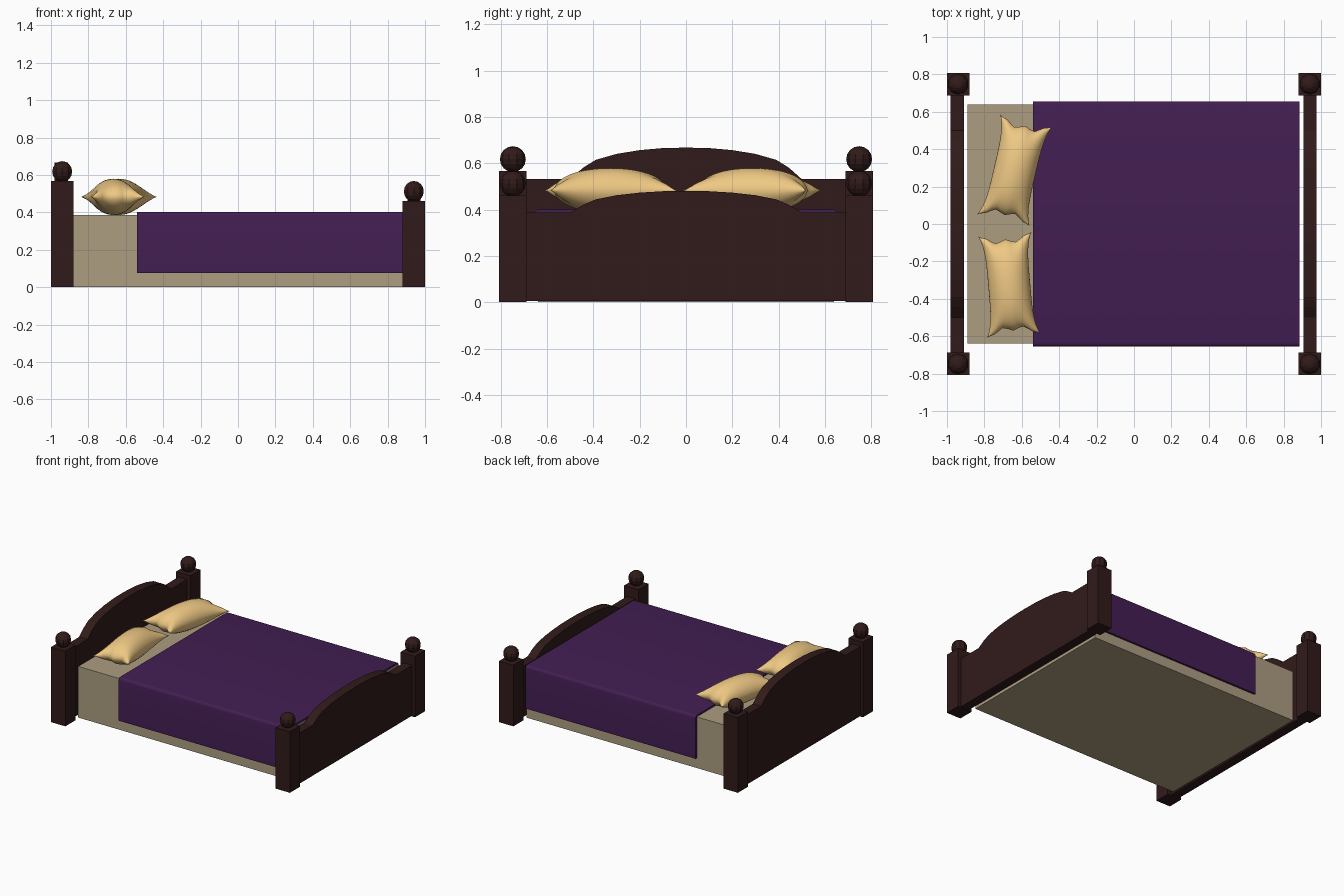
import bpy, bmesh, math
from mathutils import Vector

if "Cube" in bpy.data.objects:
    bpy.data.objects.remove(bpy.data.objects["Cube"])


def material(name, rgb):
    m = bpy.data.materials.new(name)
    m.diffuse_color = (*rgb, 1)
    m.use_nodes = True
    m.node_tree.nodes["Principled BSDF"].inputs["Base Color"].default_value = m.diffuse_color
    return m


WOOD = material("dark_wood", (0.03, 0.011, 0.01))
SHEET = material("sheet", (0.42, 0.34, 0.22))
PURPLE = material("purple_cloth", (0.055, 0.013, 0.085))
CREAM = material("cream_cloth", (0.86, 0.58, 0.23))


def finish(name, bm, mat, smooth=None):
    bmesh.ops.recalc_face_normals(bm, faces=bm.faces)
    me = bpy.data.meshes.new(name)
    bm.to_mesh(me)
    bm.free()
    ob = bpy.data.objects.new(name, me)
    bpy.context.collection.objects.link(ob)
    me.materials.append(mat)
    if smooth:
        bpy.ops.object.select_all(action='DESELECT')
        ob.select_set(True)
        bpy.context.view_layer.objects.active = ob
        bpy.ops.object.shade_smooth_by_angle(angle=math.radians(smooth))
    return ob


def box(name, lo, hi, mat):
    bm = bmesh.new()
    bmesh.ops.create_cube(bm, size=1)
    lo, hi = Vector(lo), Vector(hi)
    for v in bm.verts:
        v.co = (lo + hi) / 2 + v.co * (hi - lo)
    return finish(name, bm, mat)


def extrude_x(name, profile, x0, x1, mat, smooth=None):
    """Closed (y, z) outline extruded along x."""
    bm = bmesh.new()
    face = bm.faces.new([bm.verts.new((x0, y, z)) for y, z in profile])
    new = bmesh.ops.extrude_face_region(bm, geom=[face])["geom"]
    verts = [g for g in new if isinstance(g, bmesh.types.BMVert)]
    bmesh.ops.translate(bm, verts=verts, vec=(x1 - x0, 0, 0))
    return finish(name, bm, mat, smooth)


def board(name, x0, x1, shoulder, rise):
    # arched top, from the shoulder up to the crown
    steps = [(0.5, 0), (0.445, .36), (0.39, .61), (0.3, .8), (0.2, .92), (0.1, .985), (0, 1)]
    half = [(y, shoulder + rise * f) for y, f in steps]
    top = half + [(-y, z) for y, z in half[-2::-1]]
    outline = [(-0.7, 0.005), (0.7, 0.005), (0.7, shoulder)] + top + [(-0.7, shoulder)]
    extrude_x(name, outline, x0, x1, WOOD)


# Headboard and footboard
board("headboard", -0.98, -0.91, 0.532, 0.136)
board("footboard", 0.905, 0.975, 0.387, 0.094)

# Corner posts with faceted ball finials
for end, x, height in (("head", -0.94, 0.568), ("foot", 0.94, 0.462)):
    for side, y in (("front", -0.748), ("back", 0.748)):
        box(f"{end}_{side}_post", (x - .06, y - .06, 0), (x + .06, y + .06, height), WOOD)
        bm = bmesh.new()
        bmesh.ops.create_uvsphere(bm, u_segments=10, v_segments=8, radius=0.056)
        bmesh.ops.translate(bm, verts=bm.verts, vec=(x, y, height + 0.05))
        finish(f"{end}_{side}_finial", bm, WOOD)

# Mattress
box("mattress", (-0.89, -0.64, 0), (0.886, 0.64, 0.387), SHEET)

# Blanket draped over the mattress
corner = [(0.635 + 0.021 * math.cos(a), 0.38 + 0.021 * math.sin(a))
          for a in [math.pi / 2 * i / 4 for i in range(5)]]
outer = [(0.656, 0.076)] + corner
inner = [(0.641, 0.388), (0.641, 0.076)]
right = outer
left = [(-y, z) for y, z in reversed(outer)]
extrude_x("blanket", right + left + [(-y, z) for y, z in reversed(inner)] + inner,
          -0.54, 0.885, PURPLE, 40)


def pillow(name, cx, cy, angle):
    nu, nv = 16, 28
    bm = bmesh.new()
    ca, sa = math.cos(angle), math.sin(angle)

    def point(i, j, sign):
        # cosine spacing gathers rows near the seam
        u = -math.cos(math.pi * i / nu)
        v = -math.cos(math.pi * j / nv)
        puff = (max(0, 1 - u * u) * max(0, 1 - v * v)) ** 0.55
        x = u * (0.112 + 0.033 * abs(v) ** 4)
        y = v * (0.285 - 0.05 * (1 - u ** 4) * abs(v) + 0.01 * math.cos(u * 9) * v ** 6)
        fold = 1 + 0.12 * math.cos(u * 9) * v ** 4
        z = sign * 0.097 * puff * fold
        return (cx + x * ca - y * sa, cy + x * sa + y * ca, 0.483 + z)

    for sign in (1, -1):
        grid = [[bm.verts.new(point(i, j, sign)) for j in range(nv + 1)] for i in range(nu + 1)]
        for i in range(nu):
            for j in range(nv):
                bm.faces.new((grid[i][j], grid[i + 1][j], grid[i + 1][j + 1], grid[i][j + 1]))
    bmesh.ops.remove_doubles(bm, verts=bm.verts, dist=1e-5)
    finish(name, bm, CREAM, 60)


# Pillows
pillow("front_pillow", -0.667, -0.326, math.radians(5))
pillow("back_pillow", -0.637, 0.286, math.radians(-13))
